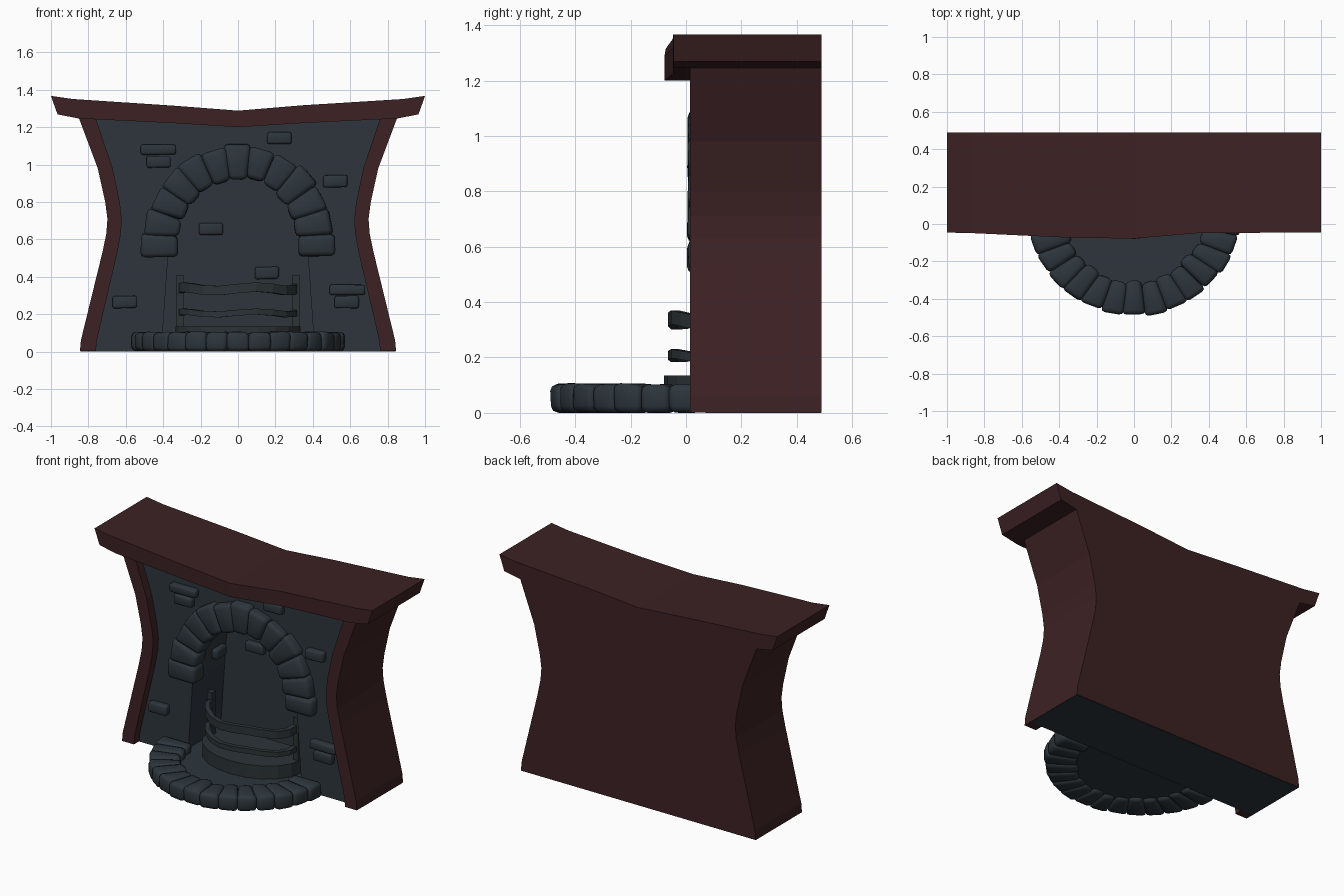
import bpy, bmesh, math, random
from mathutils import Vector

if "Cube" in bpy.data.objects:
    bpy.data.objects.remove(bpy.data.objects["Cube"])
random.seed(4)

def mat(name, c):
    m = bpy.data.materials.new(name)
    m.diffuse_color = (*c, 1)
    m.use_nodes = True
    m.node_tree.nodes["Principled BSDF"].inputs["Base Color"].default_value = m.diffuse_color
    return m

WOOD = mat("dark red wood", (0.046, 0.0155, 0.017))
STONE = mat("slate stone", (0.026, 0.036, 0.045))
IRON = mat("grate iron", (0.025, 0.033, 0.038))

def finish(name, bm, m):
    bmesh.ops.recalc_face_normals(bm, faces=bm.faces)
    me = bpy.data.meshes.new(name)
    bm.to_mesh(me)
    bm.free()
    me.materials.append(m)
    ob = bpy.data.objects.new(name, me)
    bpy.context.collection.objects.link(ob)
    return ob

def prism(name, pts, a, b, m, axis='y', jitter=0, bevel=0):
    """Extrude a 2D outline from a to b along y (xz outline) or z (xy outline)."""
    bm = bmesh.new()
    to3 = (lambda p, h: (p[0], h, p[1])) if axis == 'y' else (lambda p, h: (p[0], p[1], h))
    lo = [bm.verts.new(to3(p, a)) for p in pts]
    hi = [bm.verts.new(to3(p, b)) for p in pts]
    bm.faces.new(lo)
    bm.faces.new(hi)
    n = len(pts)
    for i in range(n):
        bm.faces.new((lo[i], lo[(i + 1) % n], hi[(i + 1) % n], hi[i]))
    for v in bm.verts:
        v.co += Vector([random.uniform(-jitter, jitter) for _ in range(3)])
        if axis == 'z':
            v.co.z = max(v.co.z, 0)
    ob = finish(name, bm, m)
    if bevel:
        mod = ob.modifiers.new("round", 'BEVEL')
        mod.width, mod.segments = bevel, 2
        mod.limit_method = 'NONE'
        for f in ob.data.polygons:
            f.use_smooth = True
    return ob

def rect(x, z, w, h):
    return [(x - w/2, z - h/2), (x + w/2, z - h/2), (x + w/2, z + h/2), (x - w/2, z + h/2)]

# Curved wooden side posts
outer = [(.845, .002), (.84, .06), (.725, .53), (.704, .63), (.698, .71), (.71, .8), (.75, .98), (.855, 1.26)]
inner = [(.76, .002), (.755, .06), (.645, .53), (.626, .63), (.622, .71), (.632, .8), (.67, .98), (.765, 1.26)]
for s, side in ((-1, "left"), (1, "right")):
    prism(side + "_post", [(s*x, z) for x, z in outer + inner[::-1]], .015, .488, WOOD)

# Wooden back board
left = [(-x, z) for x, z in outer]
prism("back_board", outer + [(0, 1.23)] + left[::-1], .46, .49, WOOD)

# Stone chimney breast with arched opening
mid = [((a[0] + b[0])/2, a[1]) for a, b in zip(outer, inner)]
arch = [(.41, 0), (.375, .5)] + [(.37*math.cos(math.pi*i/16), .6 + .37*math.sin(math.pi*i/16))
                                for i in range(17)] + [(-.375, .5), (-.41, 0)]
prism("stone_breast", mid + [(0, 1.22)] + [(-x, z) for x, z in mid[::-1]] + arch[::-1], .07, .40, STONE)
prism("niche_back", rect(0, .52, .96, 1.03), .40, .45, STONE)
prism("stone_underside", [(-.843, .07), (.843, .07), (.843, .487), (-.843, .487)], 0, .004, STONE, 'z')

# Sagging mantel shelf lofted along x: top x, bottom x, top z, bottom z, front y
stations = [(-1, -.965, 1.367, 1.268, -.046), (-.88, -.85, 1.35, 1.246, -.048), (-.35, -.35, 1.315, 1.222, -.073),
            (0, 0, 1.288, 1.2, -.078), (.35, .35, 1.317, 1.222, -.048), (.88, .85, 1.35, 1.246, -.046),
            (1, .965, 1.367, 1.268, -.046)]
bm = bmesh.new()
rings = [[bm.verts.new(p) for p in ((xt, y, zt), (xt, .49, zt), (xb, .49, zb), (xb, y, zb))]
         for xt, xb, zt, zb, y in stations]
for r, q in zip(rings, rings[1:]):
    for i in range(4):
        bm.faces.new((r[i], r[(i + 1) % 4], q[(i + 1) % 4], q[i]))
bm.faces.new(rings[0])
bm.faces.new(rings[-1])
finish("mantel_shelf", bm, WOOD)

# Arch stones
def arch_point(d, r):
    """Point at path length d along legs plus half circle, at radius r."""
    R, leg = .41, .09
    if d < leg:
        return (-r, .6 - leg + d)
    if d > leg + math.pi*R:
        return (r, .6 - (d - leg - math.pi*R))
    a = math.pi - (d - leg)/R
    return (r*math.cos(a), .6 + r*math.sin(a))

N = 13
step = (math.pi*.41 + .18)/N
for i in range(N):
    a, b = i*step - .003, (i + 1)*step + .003
    ri, ro = .315 + random.uniform(-.015, .015), .508 + random.uniform(-.02, .015)
    prism("arch_stone", [arch_point(a, ri), arch_point(a, ro), arch_point(b, ro), arch_point(b, ri)],
          .008, .12, STONE, jitter=.006, bevel=.024)

# Hearth kerb stones
M = 15
for i in range(M):
    a, b = (math.pi + math.pi*(i + k)/M for k in (-.02, 1.02))
    ro, ri = 1 + random.uniform(-.02, .01), 1 + random.uniform(-.03, .03)
    quad = [(rx*math.cos(t), .05 + ry*math.sin(t)) for t, rx, ry in
            ((a, .37*ri, .36*ri), (a, .575*ro, .54*ro), (b, .575*ro, .54*ro), (b, .37*ri, .36*ri))]
    prism("hearth_stone", quad, 0, .105, STONE, 'z', jitter=.005, bevel=.024)

# Hearth floor
floor = [(.45*math.cos(t), .06 + .42*math.sin(t)) for t in [math.pi + math.pi*i/16 for i in range(17)]]
prism("hearth_floor", floor + [(.42, .42), (-.42, .42)], .02, .05, STONE, 'z')

# Scattered wall bricks, on the breast and in the niche
for x, z, w, h in ((-.425, 1.08, .19, .055), (-.425, 1.015, .13, .065), (.22, 1.14, .13, .065), (.52, .91, .13, .065),
                   (-.605, .265, .13, .065), (.585, .33, .19, .055), (.58, .265, .13, .065)):
    prism("wall_brick", rect(x, z, w, h), .03, .09, STONE, jitter=.003, bevel=.012)
for x, z in ((-.145, .655), (.155, .42)):
    prism("niche_brick", rect(x, z, .13, .065), .365, .42, STONE, jitter=.003, bevel=.012)
prism("niche_side_brick", rect(-.365, .6, .06, .065), .26, .37, STONE, jitter=.003, bevel=.012)

# Fire grate: bowed base, rails and end posts
def bow(t, grow=0):
    return ((.32 + grow)*math.cos(t), .17 + (.235 + grow)*math.sin(t))

turns = [math.pi + math.pi*i/10 for i in range(11)]
prism("grate_base", [bow(t, .015) for t in turns] + [(.335, .3), (-.335, .3)], .045, .135, IRON, 'z')
for zlo, zhi, wave in ((.31, .36, .01), (.19, .222, .008)):
    bm = bmesh.new()
    rings = []
    for i, t in enumerate(turns):
        dz = wave*math.sin(i*1.3)
        rings.append([bm.verts.new((*bow(t, g), z + dz)) for g, z in ((0, zlo), (0, zhi), (-.03, zhi), (-.03, zlo))])
    for r, q in zip(rings, rings[1:]):
        for i in range(4):
            bm.faces.new((r[i], r[(i + 1) % 4], q[(i + 1) % 4], q[i]))
    bm.faces.new(rings[0])
    bm.faces.new(rings[-1])
    finish("grate_rail", bm, IRON)
for s in (-1, 1):
    prism("grate_post", rect(s*.31, .25, .035, .32), .15, .19, IRON)
